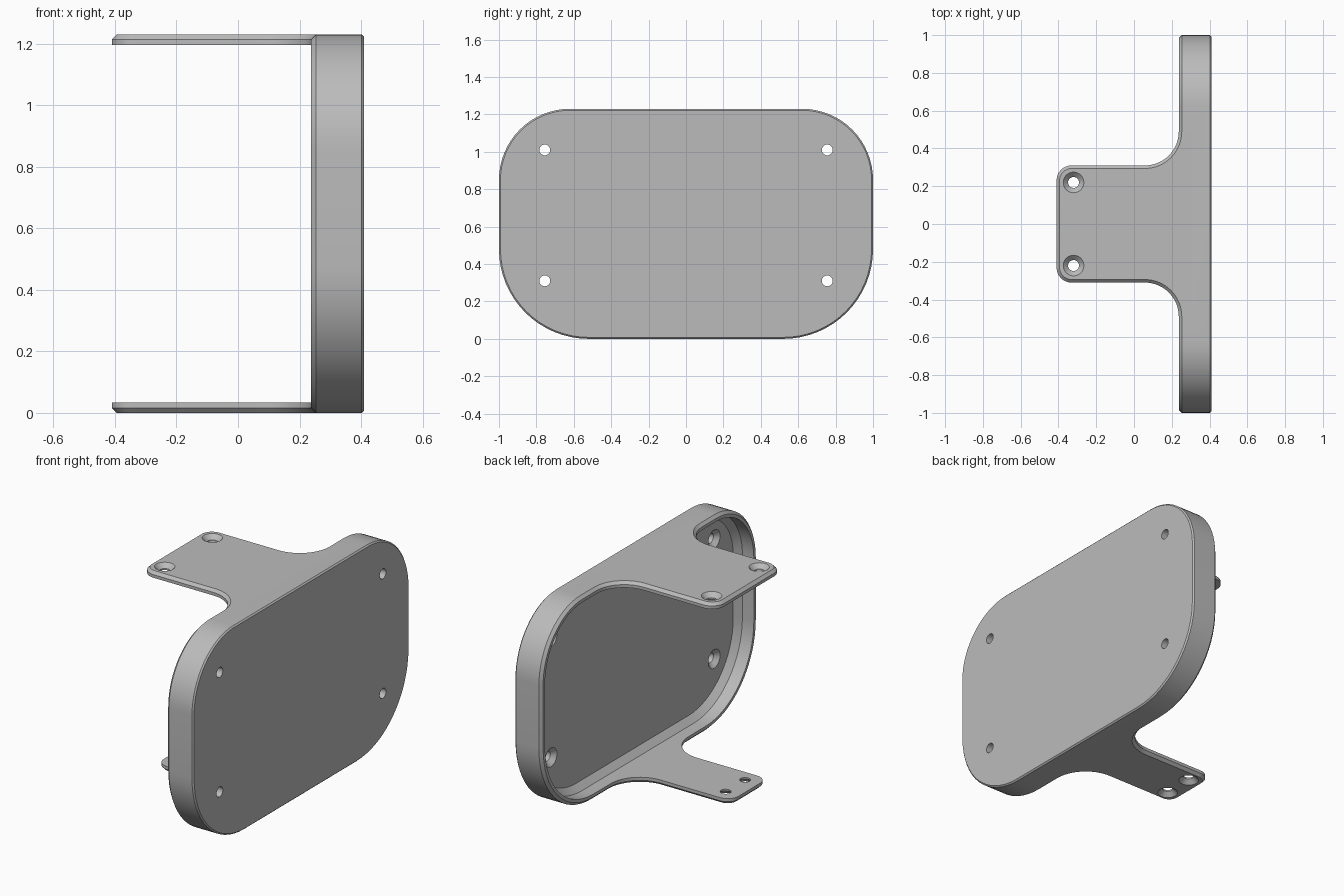
import bpy, bmesh, math
from mathutils import Vector

cube = bpy.data.objects.get("Cube")
if cube:
    bpy.data.objects.remove(cube, do_unlink=True)

HEIGHT = 1.23      # overall height
BACK = 0.41        # outer face of the plate
RIM = 0.237        # open edge of the tray
FLOOR = 0.346      # inner face of the plate
WALL = 0.034       # wall and tab thickness
CHAMFER = 0.016
STEPS = 16

grey = bpy.data.materials.new("light_grey")
grey.use_nodes = True
grey.diffuse_color = (0.5, 0.5, 0.5, 1)
grey.node_tree.nodes["Principled BSDF"].inputs["Base Color"].default_value = (0.5, 0.5, 0.5, 1)


def arc(cx, cy, r, start, end, steps=STEPS):
    angles = [math.radians(start + (end - start) * i / steps) for i in range(steps + 1)]
    return [(cx + r * math.cos(a), cy + r * math.sin(a)) for a in angles]


def loft(bm, loops):
    """Skin matching loops and cap both ends."""
    rings = [[bm.verts.new([round(c, 5) for c in p]) for p in loop] for loop in loops]
    for a, b in zip(rings, rings[1:]):
        for i in range(len(a)):
            j = (i + 1) % len(a)
            bm.faces.new((a[i], a[j], b[j], b[i]))
    bm.faces.new(rings[0])
    bm.faces.new(rings[-1])


def finish(name, bm):
    bmesh.ops.recalc_face_normals(bm, faces=bm.faces)
    mesh = bpy.data.meshes.new(name)
    bm.to_mesh(mesh)
    bm.free()
    mesh.materials.append(grey)
    obj = bpy.data.objects.new(name, mesh)
    bpy.context.collection.objects.link(obj)
    return obj


def boolean(target, other, operation):
    mod = target.modifiers.new(operation.lower(), 'BOOLEAN')
    mod.operation = operation
    mod.solver = 'EXACT'
    mod.object = other
    bpy.context.view_layer.objects.active = target
    bpy.ops.object.modifier_apply(modifier=mod.name)
    bpy.data.objects.remove(other, do_unlink=True)


# Tray: rounded plate with a raised rim and a bevelled inner floor edge
def tray_loop(x, inset):
    top, low = 0.38, 0.48
    pts = []
    for cy, cz, r, a in ((1 - top, HEIGHT - top, top, 0), (top - 1, HEIGHT - top, top, 90),
                         (low - 1, low, low, 180), (1 - low, low, low, 270)):
        pts += arc(cy, cz, r - inset, a, a + 90)
    return [(x, y, z) for y, z in pts]


bm = bmesh.new()
loft(bm, [tray_loop(x, i) for x, i in (
    (BACK, 0.008), (BACK - 0.008, 0), (RIM + CHAMFER, 0), (RIM, CHAMFER),
    (RIM, WALL), (FLOOR - 0.035, WALL), (FLOOR, WALL + 0.035))])
tray = finish("mounting_tray", bm)


# Tabs: flat tongues that flare into the rim, bevelled on the outside
def tab(name, half_width, flare, corner, outer_z, inward):
    def loop(depth, inset):
        side = [(RIM + 0.07, -half_width - flare)]
        side += arc(RIM - flare, -half_width - flare, flare + inset, 0, 90)
        side += arc(corner - BACK, corner - half_width, corner - inset, 270, 180)
        side += [(x, -y) for x, y in reversed(side)]
        return [(x, y, outer_z + inward * depth) for x, y in side]

    bm = bmesh.new()
    loft(bm, [loop(0, CHAMFER), loop(CHAMFER, 0), loop(WALL, 0)])
    return finish(name, bm)


boolean(tray, tab("upper_tab", 0.31, 0.18, 0.08, HEIGHT, -1), 'UNION')
boolean(tray, tab("lower_tab", 0.17, 0.19, 0.07, 0, 1), 'UNION')


# Countersunk screw holes
def screw_hole(bm, origin, direction):
    axis = Vector(direction)
    u = axis.orthogonal().normalized()
    v = axis.cross(u)
    loft(bm, [[Vector(origin) + axis * depth + u * a + v * b
               for a, b in arc(0, 0, r, 0, 360 - 11.25, 31)]
              for depth, r in ((-0.01, 0.065), (0.025, 0.029), (0.1, 0.029))])


bm = bmesh.new()
for side in (-1, 1):
    screw_hole(bm, (-0.32, side * 0.22, HEIGHT), (0, 0, -1))
    screw_hole(bm, (-0.32, side * 0.09, 0), (0, 0, 1))
    for z in (0.31, 1.01):
        screw_hole(bm, (FLOOR, side * 0.755, z), (1, 0, 0))
cutter = finish("hole_cutter", bm)
cutter.hide_render = True
boolean(tray, cutter, 'DIFFERENCE')

# Smooth curves, crisp bevels
bpy.ops.object.select_all(action='DESELECT')
tray.select_set(True)
bpy.context.view_layer.objects.active = tray
bpy.ops.object.shade_smooth_by_angle(angle=math.radians(25))
